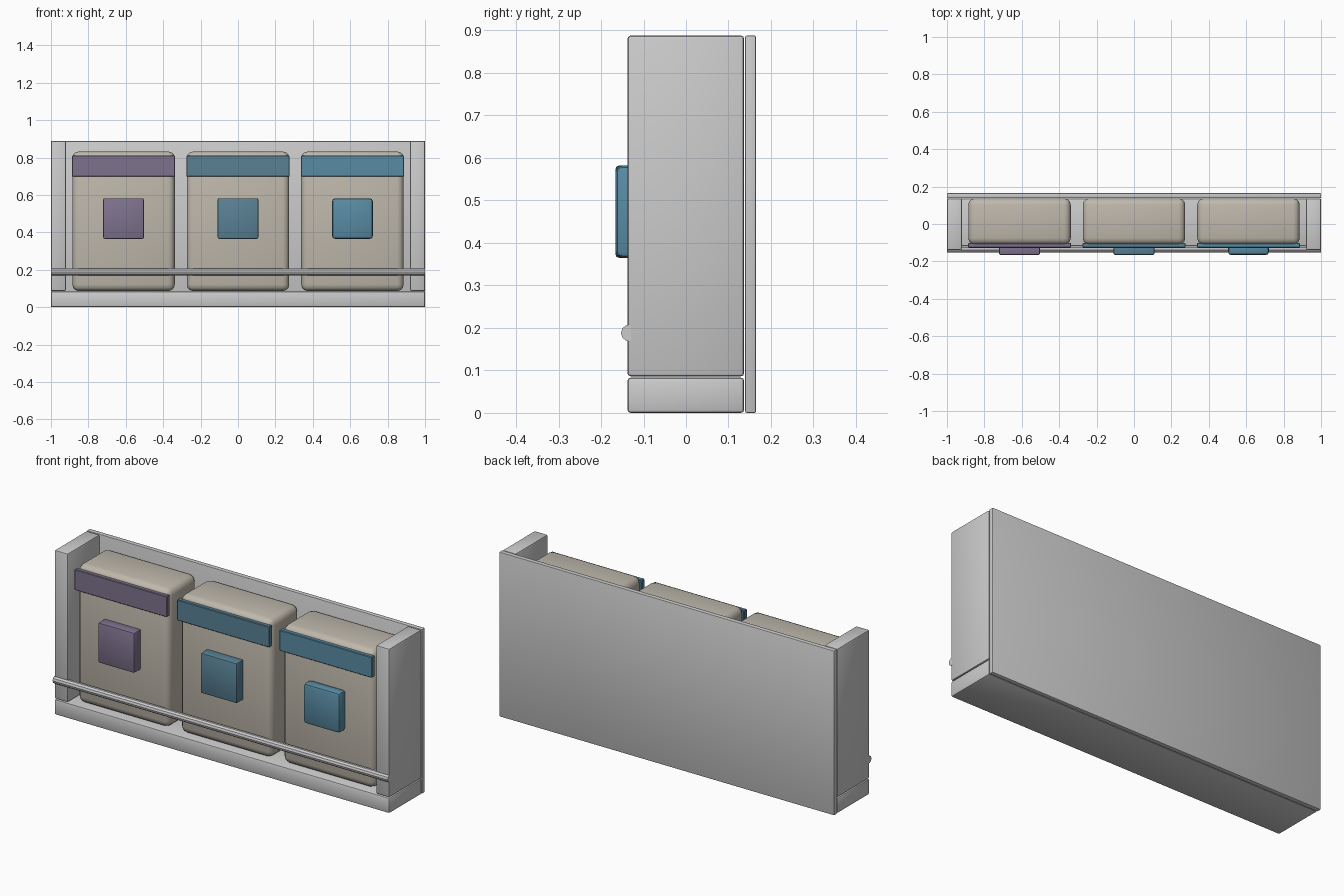
import bpy, bmesh, math

if "Cube" in bpy.data.objects:
    bpy.data.objects.remove(bpy.data.objects["Cube"])


def material(name, rgb):
    m = bpy.data.materials.new(name)
    m.diffuse_color = (*rgb, 1)
    m.use_nodes = True
    m.node_tree.nodes["Principled BSDF"].inputs["Base Color"].default_value = m.diffuse_color
    return m


def finish(obj, mat):
    if mat:
        obj.data.materials.append(mat)
    bpy.ops.object.select_all(action='DESELECT')
    obj.select_set(True)
    bpy.context.view_layer.objects.active = obj
    bpy.ops.object.shade_smooth_by_angle(angle=math.radians(35))


def box(name, x, y, z, bevel, segments=2, mat=None):
    """Bevelled box from (min, max) ranges."""
    bpy.ops.mesh.primitive_cube_add(
        size=1, location=[sum(r) / 2 for r in (x, y, z)])
    obj = bpy.context.object
    obj.name = name
    for v in obj.data.vertices:
        v.co = [c * (r[1] - r[0]) for c, r in zip(v.co, (x, y, z))]
    bm = bmesh.new()
    bm.from_mesh(obj.data)
    bmesh.ops.bevel(bm, geom=bm.edges[:], offset=bevel, segments=segments,
                    profile=0.5, affect='EDGES', clamp_overlap=True)
    bm.to_mesh(obj.data)
    bm.free()
    finish(obj, mat)
    return obj


canvas = material("canvas", (0.52, 0.48, 0.41))
purple = material("purple", (0.21, 0.17, 0.27))
dark_blue = material("dark_blue", (0.10, 0.22, 0.30))
blue = material("blue", (0.10, 0.26, 0.37))

# Tray frame
box("base", (-1, 1), (-0.138, 0.137), (0, 0.083), 0.008)
box("back_panel", (-1, 1), (0.139, 0.165), (0, 0.888), 0.004)
for side, x in (("left", (-1, -0.92)), ("right", (0.92, 1))):
    box(side + "_side_panel", x, (-0.138, 0.137), (0.086, 0.888), 0.008)

# Front retaining rail
bpy.ops.mesh.primitive_cylinder_add(vertices=10, radius=0.02, depth=2,
                                    location=(0, -0.133, 0.188),
                                    rotation=(0, math.pi / 2, 0))
rail = bpy.context.object
rail.name = "front_rail"
finish(rail, None)

# Three packs, each with a top band and a square patch
for i, (cx, mat, round_) in enumerate(((-0.612, purple, 0.008),
                                       (0, dark_blue, 0.008),
                                       (0.612, blue, 0.016)), 1):
    box(f"pack_{i}", (cx - 0.274, cx + 0.274), (-0.11, 0.137),
        (0.086, 0.832), 0.035, 3, canvas)
    box(f"top_band_{i}", (cx - 0.276, cx + 0.276), (-0.127, -0.102),
        (0.698, 0.81), 0.003, 1, mat)
    box(f"patch_{i}", (cx - 0.109, cx + 0.109), (-0.166, -0.105),
        (0.365, 0.582), round_, 2, mat)
